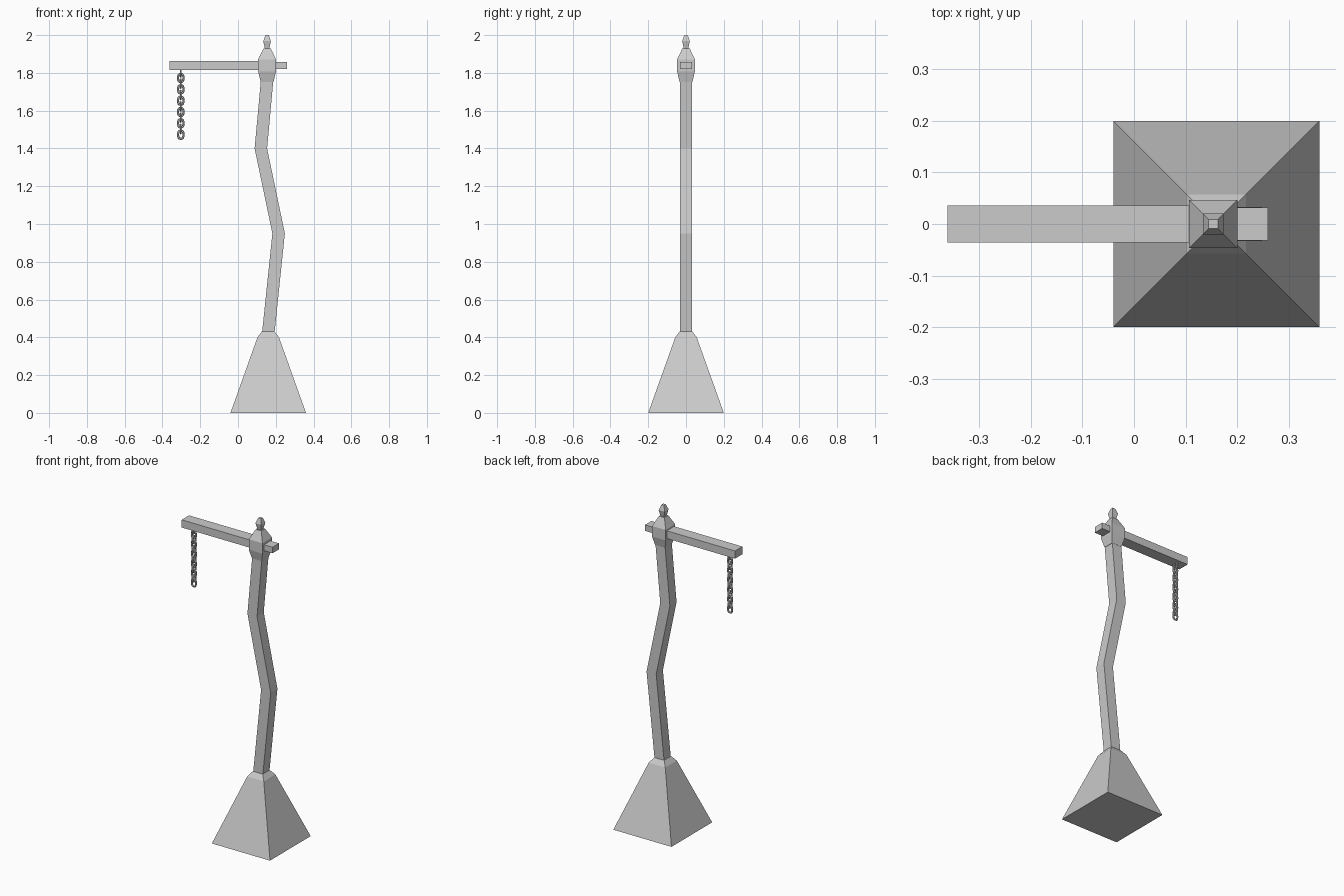
import bpy, bmesh, math

if "Cube" in bpy.data.objects:
    bpy.data.objects.remove(bpy.data.objects["Cube"])


def loft(name, rings):
    """Closed square-section solid; each ring is (centre x, z, half x, half y)."""
    bm = bmesh.new()
    loops = []
    for cx, z, hx, hy in rings:
        loops.append([bm.verts.new((cx + sx * hx, sy * hy, z))
                      for sx, sy in ((-1, -1), (1, -1), (1, 1), (-1, 1))])
    for a, b in zip(loops, loops[1:]):
        for i in range(4):
            j = (i + 1) % 4
            bm.faces.new((a[i], a[j], b[j], b[i]))
    bm.faces.new(loops[0][::-1])
    bm.faces.new(loops[-1])
    bmesh.ops.recalc_face_normals(bm, faces=bm.faces)
    mesh = bpy.data.meshes.new(name)
    bm.to_mesh(mesh)
    bm.free()
    obj = bpy.data.objects.new(name, mesh)
    bpy.context.collection.objects.link(obj)
    return obj


def beam(name, x0, x1, z0, z1, half_y):
    cx, hx = (x0 + x1) / 2, (x1 - x0) / 2
    return loft(name, [(cx, z0, hx, half_y), (cx, z1, hx, half_y)])


# Stone foot with a chamfered top
loft("base", [(0.16, 0, 0.2, 0.2), (0.16, 0.40, 0.057, 0.057),
              (0.16, 0.43, 0.034, 0.034)])

# Crooked post
loft("post", [(x, z, 0.033, 0.033) for x, z in
              ((0.16, 0.42), (0.215, 0.95), (0.121, 1.40), (0.154, 1.76))])

# Head block and pointed finial
HEAD_X = 0.154
loft("head", [(HEAD_X, z, h, h) for z, h in
              ((1.752, 0.034), (1.807, 0.047), (1.872, 0.047), (1.93, 0.019))])
loft("finial", [(HEAD_X, z, h, h) for z, h in
                ((1.925, 0.011), (1.968, 0.02), (2.0, 0.009))])

# Cross arm and its thinner end tenon
beam("arm", -0.362, 0.15, 1.815, 1.863, 0.036)
beam("arm_tenon", 0.15, 0.26, 1.82, 1.857, 0.032)

# Hanging chain: stretched rings, alternately turned by 90 degrees
PITCH, LINKS = 0.03, 12
for i in range(LINKS):
    bpy.ops.mesh.primitive_torus_add(
        major_segments=12, minor_segments=6,
        major_radius=0.0145, minor_radius=0.006)
    link = bpy.context.object
    link.name = f"chain_link_{i + 1}"
    for v in link.data.vertices:
        if abs(v.co.y) > 0.004:
            v.co.y += math.copysign(0.0075, v.co.y)
    link.rotation_euler = (math.pi / 2, 0, 0 if i % 2 else math.pi / 2)
    link.location = (-0.303, 0, 1.818 - PITCH * (i + 0.5) + 0.0)
